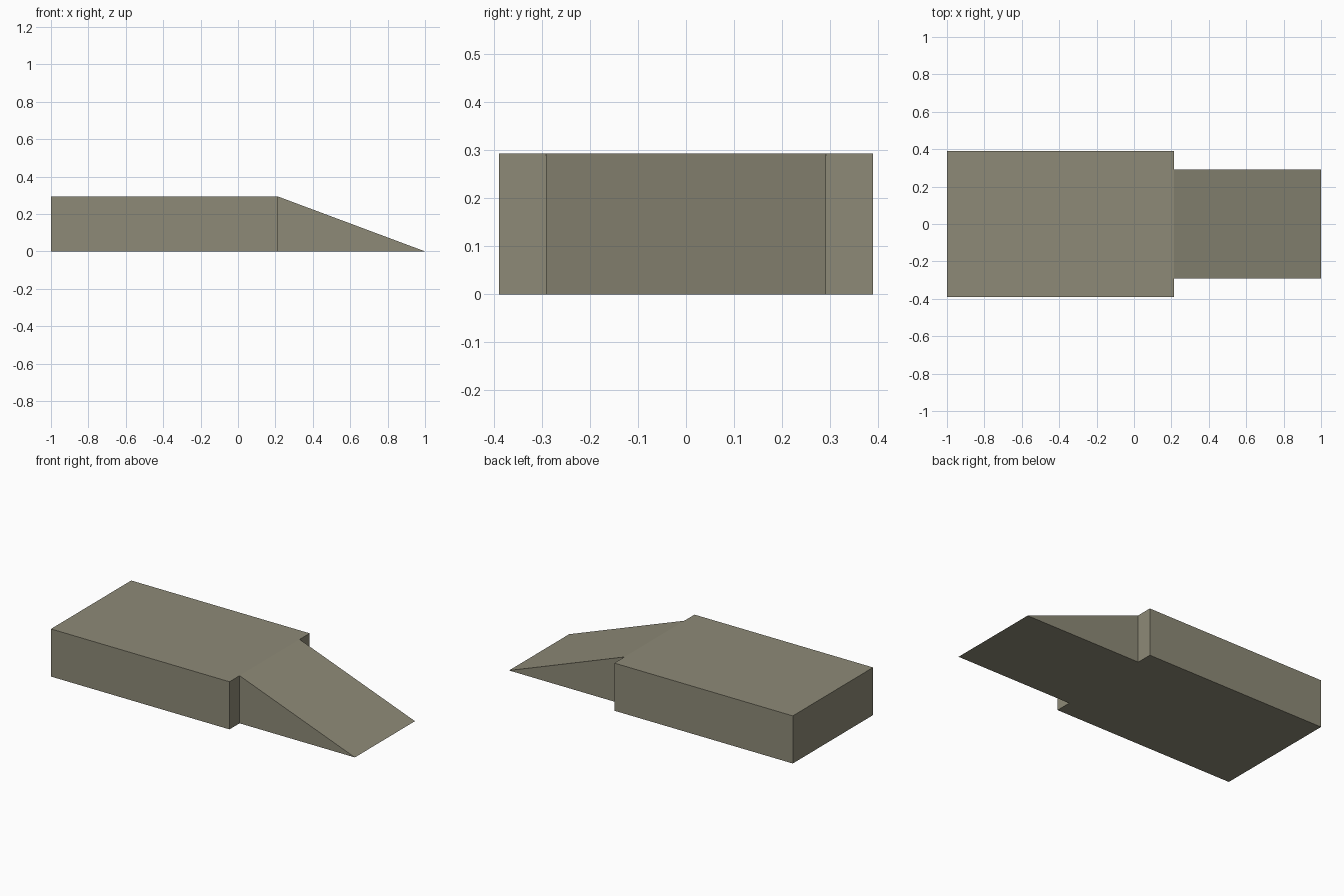
import bpy
import bmesh

if "Cube" in bpy.data.objects:
    bpy.data.objects.remove(bpy.data.objects["Cube"])

HEIGHT = 0.293
STEP_X = 0.215

mat = bpy.data.materials.new("warm grey concrete")
mat.diffuse_color = (0.27, 0.255, 0.185, 1.0)
mat.use_nodes = True
mat.node_tree.nodes["Principled BSDF"].inputs["Base Color"].default_value = mat.diffuse_color


def extrude_profile(name, profile, half_width):
    """Extrude an x-z side profile across y, centred on y = 0."""
    bm = bmesh.new()
    face = bm.faces.new([bm.verts.new((x, -half_width, z)) for x, z in profile])
    result = bmesh.ops.extrude_face_region(bm, geom=[face])
    verts = [g for g in result["geom"] if isinstance(g, bmesh.types.BMVert)]
    bmesh.ops.translate(bm, verts=verts, vec=(0, 2 * half_width, 0))
    bmesh.ops.recalc_face_normals(bm, faces=bm.faces)
    mesh = bpy.data.meshes.new(name)
    bm.to_mesh(mesh)
    bm.free()
    mesh.materials.append(mat)
    obj = bpy.data.objects.new(name, mesh)
    bpy.context.collection.objects.link(obj)
    return obj


# Flat raised platform
extrude_profile("platform", [(-1, 0), (STEP_X, 0), (STEP_X, HEIGHT), (-1, HEIGHT)], 0.39)

# Narrower ramp sloping down to the ground
extrude_profile("ramp", [(STEP_X, 0), (1, 0), (STEP_X, HEIGHT)], 0.292)
